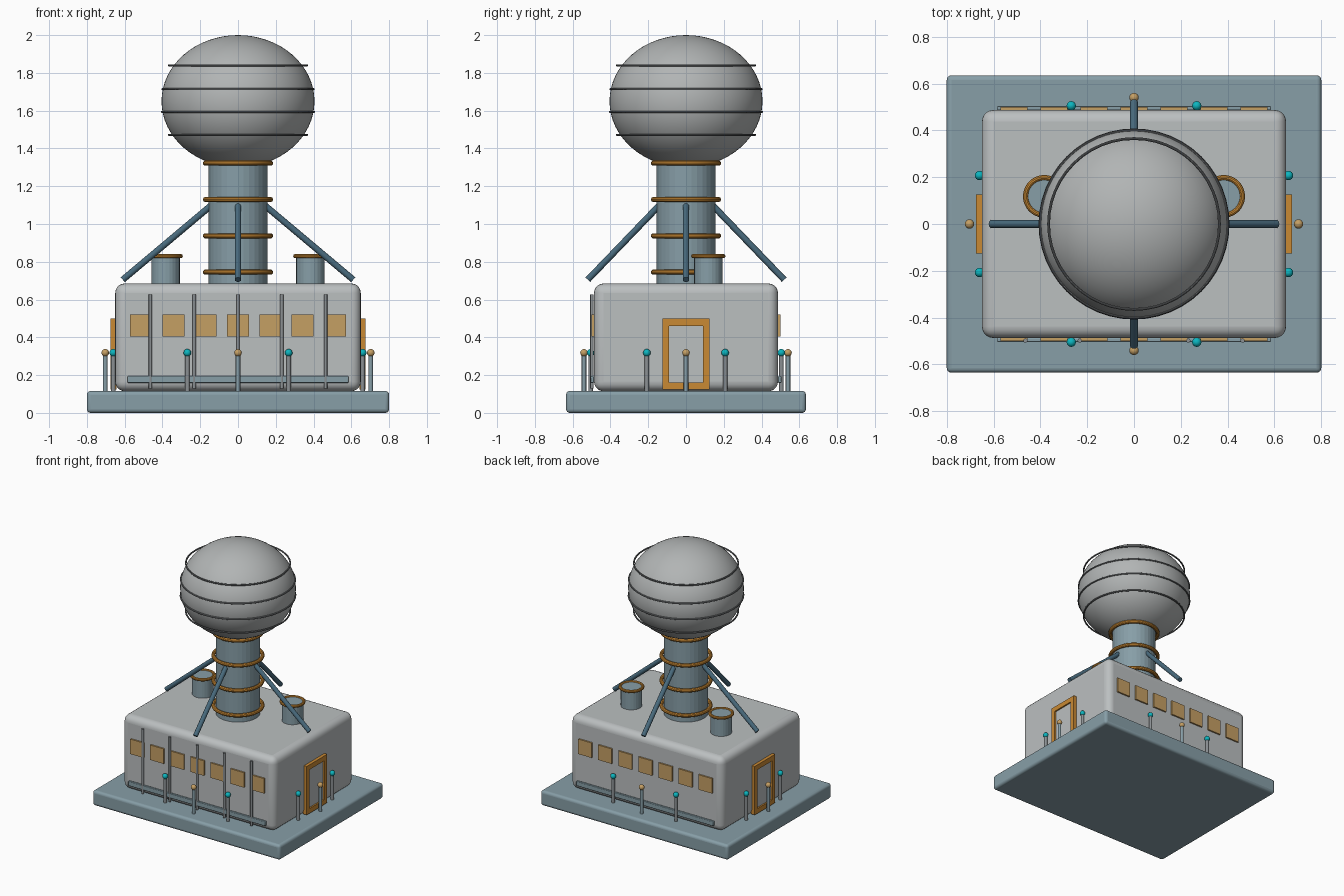
import bpy
from math import radians
from mathutils import Vector

cube = bpy.data.objects.get("Cube")
if cube:
    bpy.data.objects.remove(cube, do_unlink=True)


def material(name, rgb):
    m = bpy.data.materials.new(name)
    col = [(c / 255) ** 2.2 for c in rgb] + [1]
    m.use_nodes = True
    m.diffuse_color = col
    m.node_tree.nodes["Principled BSDF"].inputs["Base Color"].default_value = col
    return m


slate = material("slate_blue", (134, 157, 166))
wall = material("pale_grey", (186, 190, 191))
dome_grey = material("dome_grey", (176, 179, 179))
ring_grey = material("dark_grey", (110, 113, 115))
bar_grey = material("mid_grey", (138, 143, 146))
copper = material("copper", (200, 136, 55))
tan = material("tan", (196, 158, 100))
cyan = material("cyan", (20, 180, 190))
steel = material("dark_steel_blue", (74, 106, 124))


def finish(name, mat, smooth=True):
    ob = bpy.context.object
    ob.name = name
    ob.data.materials.append(mat)
    if smooth:
        bpy.ops.object.shade_smooth_by_angle(angle=radians(35))
    return ob


def box(name, mat, centre, size, bevel=0, segments=4):
    bpy.ops.mesh.primitive_cube_add(size=1, location=centre)
    ob = bpy.context.object
    ob.scale = size
    bpy.ops.object.transform_apply(location=False, rotation=False, scale=True)
    if bevel:
        mod = ob.modifiers.new("rounded_edges", 'BEVEL')
        mod.width, mod.segments = bevel, segments
    return finish(name, mat, bool(bevel))


def rod(name, mat, start, end, radius, sides=12, smooth=True):
    a, b = Vector(start), Vector(end)
    bpy.ops.mesh.primitive_cylinder_add(vertices=sides, radius=radius,
                                        depth=(b - a).length, location=(a + b) / 2)
    bpy.context.object.rotation_euler = (b - a).to_track_quat('Z', 'Y').to_euler()
    return finish(name, mat, smooth)


def ring(name, mat, centre, major, minor):
    bpy.ops.mesh.primitive_torus_add(major_radius=major, minor_radius=minor,
                                     major_segments=48, minor_segments=10, location=centre)
    return finish(name, mat)


def ball(name, mat, centre, radius, segments=16, rings=10, squash=1):
    bpy.ops.mesh.primitive_uv_sphere_add(segments=segments, ring_count=rings,
                                         radius=radius, location=centre)
    bpy.context.object.scale.z = squash
    return finish(name, mat)


def post(name, x, y, tip):
    rod(name, bar_grey if tip == cyan else slate, (x, y, 0.11), (x, y, 0.31), 0.012)
    ball(name + "_tip", tip, (x, y, 0.318), 0.02)


# Plinth and main hall
box("plinth", slate, (0, 0, 0.058), (1.6, 1.27, 0.116), 0.02)
box("hall", wall, (0, 0, 0.4), (1.3, 0.974, 0.57), 0.05, 5)

# Tower with collars
rod("tower", slate, (0, 0, 0.67), (0, 0, 1.36), 0.155, 32, False)
for z in (0.745, 0.937, 1.13, 1.322):
    ring("tower_collar", copper, (0, 0, z), 0.172, 0.014)

# Dome with hoops
ball("dome", dome_grey, (0, 0, 1.65), 0.405, 64, 32, 0.864)
for z, r in ((1.84, 0.365), (1.714, 0.4), (1.593, 0.402), (1.472, 0.365)):
    ring("dome_hoop", ring_grey, (0, 0, z), r, 0.006)

# Struts, roof vents
for s in (-1, 1):
    rod("side_strut", steel, (s * 0.14, 0, 1.1), (s * 0.61, 0, 0.705), 0.017)
    rod("cross_strut", steel, (0, s * 0.14, 1.1), (0, s * 0.52, 0.705), 0.017)
    rod("vent", slate, (s * 0.383, 0.118, 0.67), (s * 0.383, 0.118, 0.832), 0.075, 24, False)
    ring("vent_rim", copper, (s * 0.383, 0.118, 0.83), 0.08, 0.011)

# Windows and rails on both long walls
for s in (-1, 1):
    for i in range(-3, 4):
        box("window", tan, (i * 0.171, s * 0.489, 0.463), (0.115, 0.02, 0.115))
    box("wall_rail", slate, (0, s * 0.496, 0.177), (1.17, 0.018, 0.036), 0.004, 2)

# Vertical pipes on the front wall
for i in range(-2, 3):
    rod("wall_pipe", bar_grey, (i * 0.232, -0.498, 0.13), (i * 0.232, -0.498, 0.628), 0.009)

# Doors with frames on both short walls
for s in (-1, 1):
    box("door", wall, (s * 0.653, 0, 0.31), (0.02, 0.19, 0.32))
    for y in (-0.107, 0.107):
        box("door_jamb", copper, (s * 0.658, y, 0.312), (0.032, 0.036, 0.374))
    for z in (0.48, 0.143):
        box("door_rail", copper, (s * 0.658, 0, z), (0.032, 0.18, 0.038))

# Lamp posts around the hall
for s in (-1, 1):
    for t in (-1, 1):
        post("long_side_post", t * 0.268, s * 0.505, cyan)
        post("short_side_post", s * 0.66, t * 0.207, cyan)
    post("front_back_post", 0, s * 0.54, tan)
    post("door_post", s * 0.703, 0, tan)
